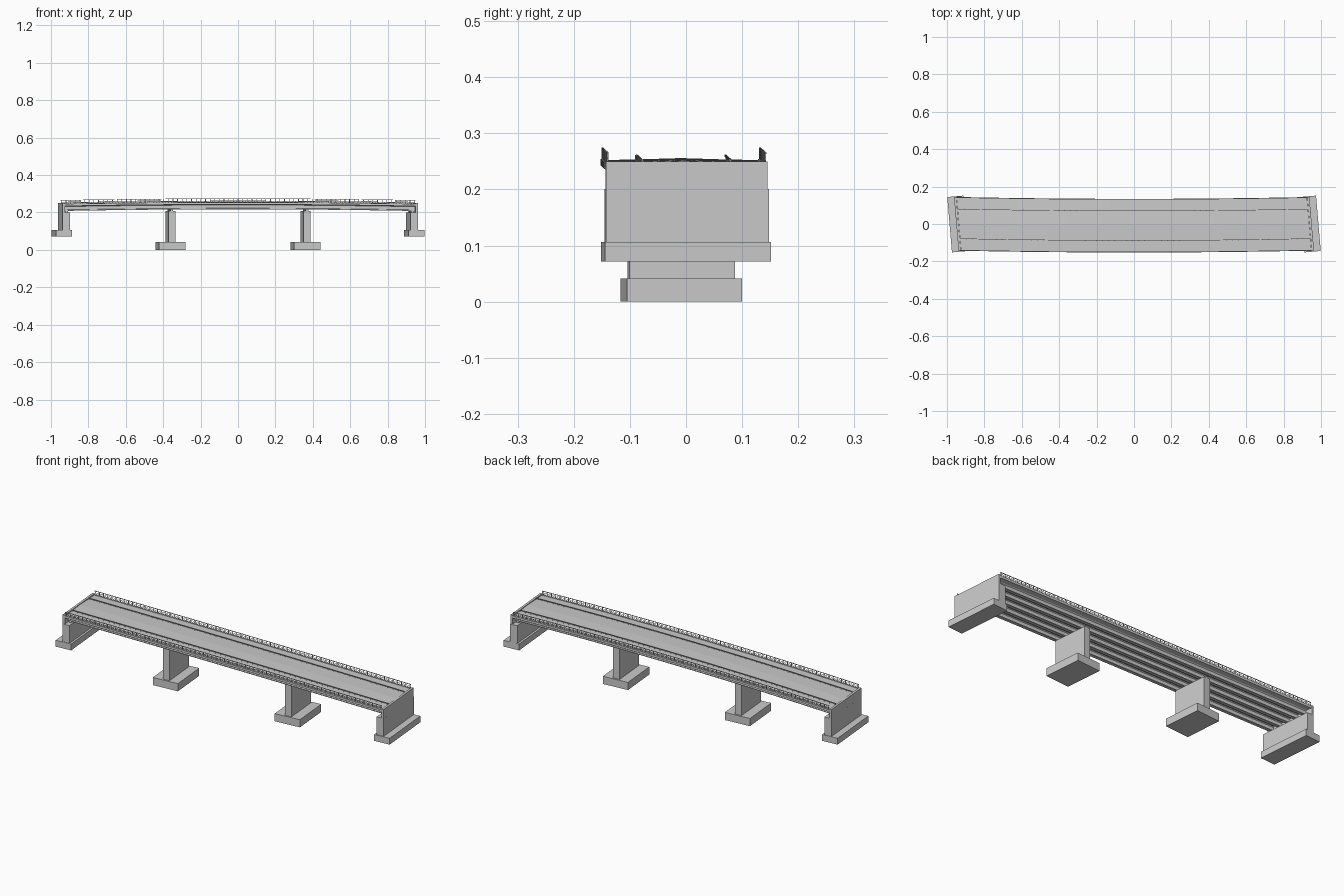
import bpy, bmesh, math
from mathutils import Matrix, Vector

if "Cube" in bpy.data.objects:
    bpy.data.objects.remove(bpy.data.objects["Cube"])

SKEW = 0.085          # plan rotation of the supports
END = 0.937           # half length of the deck


def centre_y(x):      # gentle plan curve
    return -0.009 + 0.0112 * x * x


def camber(x):        # gentle vertical curve
    return -0.009 * (x / 0.95) ** 2


def place(t, y, z):
    x = t - SKEW * y
    return Vector((x, y + centre_y(x), z + camber(x)))


def finish(name, bm):
    bmesh.ops.recalc_face_normals(bm, faces=bm.faces)
    mesh = bpy.data.meshes.new(name)
    bm.to_mesh(mesh)
    bm.free()
    obj = bpy.data.objects.new(name, mesh)
    bpy.context.collection.objects.link(obj)
    return obj


def sweep(bm, profile, length=END, n=32):
    # Sweep a closed (y, z) profile along the curved deck axis
    rings = []
    for i in range(n + 1):
        t = -length + 2 * length * i / n
        rings.append([bm.verts.new(place(t, y, z)) for y, z in profile])
    k = len(profile)
    for a, b in zip(rings, rings[1:]):
        for j in range(k):
            bm.faces.new((a[j], a[(j + 1) % k], b[(j + 1) % k], b[j]))
    bm.faces.new(rings[0])
    bm.faces.new(rings[-1])


def rect(y, z0, z1, w):
    return [(y - w / 2, z0), (y + w / 2, z0), (y + w / 2, z1), (y - w / 2, z1)]


def add_box(bm, centre, size):
    m = (Matrix.Translation(centre) @ Matrix.Rotation(SKEW, 4, 'Z')
         @ Matrix.Diagonal((*size, 1)))
    bmesh.ops.create_cube(bm, size=1, matrix=m)


def block(name, x, y, z0, z1, thick, wide):
    bm = bmesh.new()
    add_box(bm, (x, y, (z0 + z1) / 2), (thick, wide, z1 - z0))
    finish(name, bm)


def posts(bm, y, z0, z1, w, count):
    for i in range(count):
        t = -END + 0.005 + (2 * END - 0.01) * i / (count - 1)
        p = place(t, y, (z0 + z1) / 2)
        add_box(bm, p, (w, w, z1 - z0))


# Piers and abutments
for side, s in (("left", -1), ("right", 1)):
    px = 0.361 * s
    block(side + "_pier_footing", px, -0.0085, 0, 0.041, 0.141, 0.206)
    block(side + "_pier_stem", px, -0.0085, 0.041, 0.207, 0.037, 0.189)
    block(side + "_abutment_footing", 0.9425 * s, 0, 0.072, 0.106, 0.087, 0.297)
    block(side + "_abutment_stem", 0.93 * s, 0.001, 0.106, 0.201, 0.040, 0.291)
    block(side + "_abutment_backwall", 0.944 * s, 0.001, 0.201, 0.2495, 0.012, 0.289)

# I-section girders
GIRDERS = [-0.106 + 0.053 * i for i in range(5)]
bm = bmesh.new()
for g in GIRDERS:
    half = [(0.008, 0.217), (0.008, 0.221), (0.003, 0.223),
            (0.003, 0.240), (0.008, 0.244)]
    prof = [(g + y, z) for y, z in half] + [(g - y, z) for y, z in reversed(half)]
    sweep(bm, prof)
finish("girders", bm)

# Bearings under each girder
bm = bmesh.new()
for x, top in ((-0.925, 0.201), (-0.361, 0.207), (0.361, 0.207), (0.925, 0.201)):
    for g in [v * 0.8 if abs(x) < 0.5 else v for v in GIRDERS]:
        p = place(x, g, 0.217)
        add_box(bm, (p.x, p.y, (top + p.z) / 2), (0.014, 0.014, p.z - top))
finish("bearings", bm)

# Crowned deck slab
bm = bmesh.new()
sweep(bm, [(-0.139, 0.246), (-0.11, 0.2435), (0.11, 0.2435), (0.139, 0.246),
           (0.139, 0.2525), (0.08, 0.2535), (0, 0.256), (-0.08, 0.2535),
           (-0.139, 0.2525)])
finish("deck", bm)

# Edge beams, parapet railings and roadside guard rails
for side, s in (("front", -1), ("back", 1)):
    bm = bmesh.new()
    sweep(bm, rect(0.1405 * s, 0.243, 0.2545, 0.006))
    finish(side + "_edge_beam", bm)

    bm = bmesh.new()
    for z in (0.2585, 0.2645):
        sweep(bm, rect(0.1405 * s, z, z + 0.0012, 0.0015))
    sweep(bm, rect(0.1405 * s, 0.2725, 0.2750, 0.003))
    posts(bm, 0.1405 * s, 0.2540, 0.2730, 0.0025, 76)
    finish(side + "_railing", bm)

    bm = bmesh.new()
    sweep(bm, rect(0.079 * s, 0.2585, 0.2625, 0.0025))
    posts(bm, 0.0805 * s, 0.2530, 0.2615, 0.002, 60)
    finish(side + "_guard_rail", bm)
